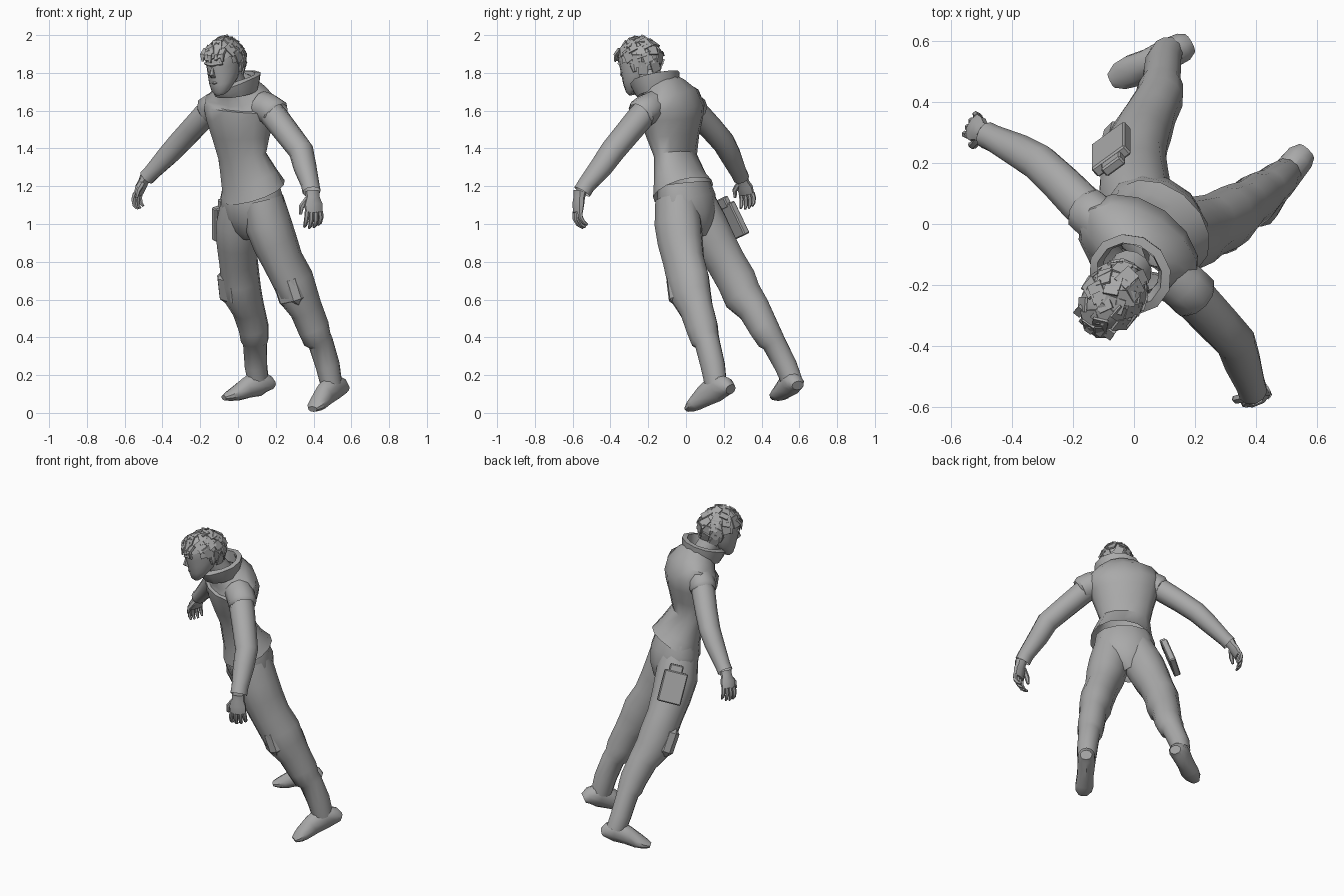
import bpy, bmesh, math, random
from mathutils import Vector as V, Matrix

random.seed(4)
grey = bpy.data.materials.new("plain grey")
grey.diffuse_color = (0.4, 0.4, 0.4, 1)

LEFT = V((0.81, -0.59, 0))      # toward the figure's left
FRONT = V((-0.59, -0.81, 0))    # facing direction


def finish(name, bm, angle=40):
    bmesh.ops.recalc_face_normals(bm, faces=bm.faces)
    me = bpy.data.meshes.new(name)
    bm.to_mesh(me)
    bm.free()
    ob = bpy.data.objects.new(name, me)
    bpy.context.collection.objects.link(ob)
    me.materials.append(grey)
    bpy.ops.object.select_all(action='DESELECT')
    ob.select_set(True)
    bpy.context.view_layer.objects.active = ob
    bpy.ops.object.shade_smooth_by_angle(angle=math.radians(angle))
    return ob


def add_loft(bm, rings, side, axis=None, n=12, closed=False, caps=True):
    """Skin oval rings (x, y, z, half width, half depth) along a path."""
    loops = []
    cs = [V(r[:3]) for r in rings]
    for i, r in enumerate(rings):
        t = V(axis) if axis else cs[min(i + 1, len(cs) - 1)] - cs[max(i - 1, 0)]
        t.normalize()
        u = V(side)
        u = (u - t * u.dot(t)).normalized()
        w = t.cross(u)
        loops.append([bm.verts.new(cs[i] + u * r[3] * math.cos(a) + w * r[4] * math.sin(a))
                      for a in (2 * math.pi * (k + 0.5) / n for k in range(n))])
    pairs = list(zip(loops, loops[1:]))
    if closed:
        pairs.append((loops[-1], loops[0]))
    for a, b in pairs:
        for k in range(n):
            bm.faces.new((a[k], a[(k + 1) % n], b[(k + 1) % n], b[k]))
    if caps and not closed:
        bm.faces.new(loops[0])
        bm.faces.new(loops[-1])


def loft(name, rings, side, **kw):
    bm = bmesh.new()
    add_loft(bm, rings, side, **kw)
    return finish(name, bm)


def box(name, centre, x, z, size, bevel=0.0):
    z = V(z).normalized()
    x = V(x)
    x = (x - z * x.dot(z)).normalized()
    y = z.cross(x)
    m = Matrix((x, y, z)).transposed().to_4x4()
    bm = bmesh.new()
    bmesh.ops.create_cube(bm, size=1, matrix=Matrix.Translation(centre) @ m @ Matrix.Diagonal((*size, 1)))
    if bevel:
        bmesh.ops.bevel(bm, geom=bm.edges[:], offset=bevel, segments=1, affect='EDGES')
    return finish(name, bm, 30)


# Shirt with a hem that rises at the back
bm = bmesh.new()
add_loft(bm, [(.08, -.015, 1.175, .188, .145), (.06, -.03, 1.25, .172, .118), (.022, -.055, 1.36, .148, .09),
              (.015, -.068, 1.46, .172, .118), (.012, -.075, 1.55, .2, .145), (.014, -.078, 1.61, .222, .15),
              (.016, -.088, 1.655, .218, .135), (.005, -.115, 1.695, .16, .118), (-.01, -.145, 1.735, .1, .098)],
         LEFT, caps=False, n=14)
for v in bm.verts:
    if v.co.z < 1.23:
        v.co.z -= .2 * (v.co - V((.08, -.015, 0))).dot(FRONT)
finish("shirt", bm)
loft("trouser_seat", [(.07, -.01, 1.21, .168, .122), (.075, .0, 1.13, .186, .142), (.075, .025, 1.04, .175, .132),
                      (.072, .045, .97, .11, .105), (.07, .055, .93, .05, .07)], LEFT, caps=False)

# Sleeve caps
loft("left_sleeve_cap", [(.12, -.17, 1.625, .083, .082), (.16, -.2, 1.61, .084, .083),
                         (.2, -.238, 1.585, .084, .08), (.208, -.246, 1.578, .07, .068)], FRONT, n=10, caps=False)
loft("right_sleeve_cap", [(-.09, -.01, 1.635, .08, .078), (-.125, .02, 1.62, .08, .08),
                          (-.16, .05, 1.6, .078, .076), (-.167, .056, 1.594, .065, .062)], FRONT, n=10, caps=False)

# Collar with an outward flare, dipping at the throat, and neck
bm = bmesh.new()
add_loft(bm, [(-.008, -.15, 1.695, .118, .112), (-.01, -.158, 1.74, .132, .125), (-.013, -.165, 1.778, .14, .132),
              (-.016, -.167, 1.783, .112, .105), (-.01, -.153, 1.715, .095, .09)],
         LEFT, axis=(-.16, -.21, .95), closed=True, n=12)
for v in bm.verts:
    f = (v.co - V((-.015, -.16, 0))).dot(FRONT)
    if f > .07 and v.co.z > 1.69:
        v.co.z -= (f - .07) * .5
finish("collar", bm)
loft("neck", [(-.01, -.15, 1.70, .072, .072), (-.045, -.205, 1.80, .062, .066)], LEFT, caps=False)

# Arms
loft("left_arm", [(.165, -.21, 1.6, .07, .07), (.2, -.245, 1.56, .074, .07), (.27, -.32, 1.47, .071, .067),
                  (.335, -.39, 1.385, .067, .066), (.355, -.45, 1.3, .063, .06), (.382, -.525, 1.21, .05, .048),
                  (.39, -.55, 1.17, .05, .047)], FRONT, n=10, caps=False)
loft("right_arm", [(-.13, .03, 1.615, .065, .065), (-.17, .063, 1.58, .07, .066), (-.24, .135, 1.505, .066, .063),
                   (-.31, .2, 1.43, .063, .061), (-.37, .235, 1.365, .058, .056), (-.46, .28, 1.27, .045, .043),
                   (-.485, .292, 1.245, .045, .043)], FRONT, n=10, caps=False)


def hand(name, wrist, d, thumb, palm, s):
    wrist, d = V(wrist), V(d).normalized()
    thumb = V(thumb)
    thumb = (thumb - d * thumb.dot(d)).normalized()
    palm = V(palm)
    palm = (palm - d * palm.dot(d) - thumb * palm.dot(thumb)).normalized()

    def at(a, t, p, rx, ry):
        return (*(wrist + (d * a + thumb * t + palm * p) * s), rx * s, ry * s)
    bm = bmesh.new()
    add_loft(bm, [at(-.02, 0, 0, .038, .035), at(.015, 0, 0, .038, .029), at(.05, 0, 0, .052, .028),
                  at(.095, -.003, .004, .048, .022)], thumb, n=8)
    for i in range(4):                       # curled fingers
        t = .036 - .025 * i
        k = (.92, 1, .95, .8)[i]
        add_loft(bm, [at(.09, t, 0, .014, .014), at(.085 + .045 * k, t * 1.1, .008, .013, .013),
                      at(.085 + .075 * k, t * 1.1, .03, .011, .011),
                      at(.085 + .085 * k, t * 1.05, .052, .007, .007)], thumb, n=6)
    add_loft(bm, [at(.02, .025, .008, .018, .017), at(.06, .06, .02, .015, .015),
                  at(.10, .064, .032, .009, .009)], palm, n=6)
    finish(name, bm)


hand("left_hand", (.395, -.563, 1.155), (.06, -.14, -.95), (-.9, -.35, 0), (-.35, .9, 0), 1)
hand("right_hand", (-.495, .298, 1.235), (-.4, .25, -.8), (-.4, -.85, 0), (.81, -.5, -.2), .9)

# Legs
RSIDE = V((.5, -.85, 0))
loft("left_leg", [(.13, -.05, 1.13, .105, .12), (.16, -.042, 1.0, .12, .13), (.197, -.03, .9, .115, .125),
                  (.24, -.012, .8, .1, .118), (.293, .012, .7, .1, .122), (.322, .028, .62, .096, .115),
                  (.36, .055, .55, .08, .097), (.40, .085, .45, .08, .09), (.42, .1, .39, .074, .08),
                  (.438, .113, .37, .065, .07), (.475, .142, .25, .062, .068), (.495, .158, .15, .055, .062)],
     LEFT, caps=False)
loft("right_leg", [(.02, .04, 1.13, .105, .115), (.002, .095, 1.0, .118, .128), (.0, .15, .9, .112, .12),
                   (.003, .21, .8, .1, .11), (.013, .268, .7, .1, .112), (.027, .3, .62, .097, .11),
                   (.055, .36, .55, .085, .09), (.083, .412, .45, .08, .082), (.088, .447, .39, .075, .075),
                   (.09, .465, .37, .064, .066), (.095, .528, .25, .06, .062), (.107, .56, .17, .053, .06)],
     LEFT, caps=False)

# Knee pads
box("left_knee_pad", (.272, -.03, .65), LEFT, (-.3, -.12, .95), (.15, .1, .17), .03)
box("right_knee_pad", (-.035, .25, .665), (.7, -.7, 0), (-.1, -.42, .9), (.15, .1, .18), .03)

# Shoes, heel to toe
loft("left_shoe", [(.565, .237, .125, .035, .028), (.545, .217, .137, .05, .05), (.502, .165, .14, .054, .08),
                   (.458, .103, .094, .05, .062), (.425, .055, .052, .055, .042), (.41, .03, .034, .05, .03),
                   (.395, .008, .02, .028, .016)], LEFT, n=10)
loft("right_shoe", [(.182, .592, .145, .035, .025), (.16, .58, .155, .05, .045), (.112, .557, .163, .054, .074),
                    (.045, .525, .132, .05, .056), (-.005, .502, .105, .055, .042), (-.045, .485, .09, .048, .028),
                    (-.075, .47, .08, .026, .015)], RSIDE, n=10)

# Thigh pouch with a raised tab
box("thigh_pouch", (-.075, .245, 1.015), (.74, .66, 0), (0, -.43, .9), (.14, .04, .19), .006)
box("pouch_tab", (-.068, .2, 1.11), (.74, .66, 0), (0, -.43, .9), (.08, .035, .06), .006)

# Head, modelled upright then turned into place
HEAD = (Matrix.Translation((-.07, -.245, 1.855)) @ Matrix.Rotation(math.radians(-37), 4, 'Z')
        @ Matrix.Rotation(math.radians(16), 4, 'X'))
bm = bmesh.new()
add_loft(bm, [(0, -.085, -.15, .028, .024), (0, -.072, -.132, .05, .048), (0, -.04, -.09, .072, .082),
              (0, -.018, -.045, .08, .103), (0, -.005, .0, .084, .115), (0, .0, .05, .085, .117),
              (0, .005, .09, .072, .1), (0, .01, .115, .04, .055)], (1, 0, 0), axis=(0, 0, 1), n=14)
add_loft(bm, [(0, -.108, .012, .01, .008), (0, -.128, -.03, .014, .016), (0, -.114, -.05, .016, .012)],
         (1, 0, 0), axis=(0, 0, 1), n=6)                                   # nose
add_loft(bm, [(-.055, -.09, .022, .01, .012), (0, -.114, .018, .01, .012), (.055, -.09, .022, .01, .012)],
         (0, 0, 1), n=6)                                                   # brow
add_loft(bm, [(-.028, -.103, -.08, .006, .008), (0, -.118, -.079, .008, .01), (.028, -.103, -.08, .006, .008)],
         (0, 0, 1), n=6)                                                   # lips
for s in (-1, 1):                                                          # ears
    add_loft(bm, [(s * .082, .015, -.055, .008, .012), (s * .09, .02, -.02, .011, .022),
                  (s * .086, .024, .01, .008, .014)], (1, 0, 0), axis=(0, 0, 1), n=6)
bm.transform(HEAD)
finish("head", bm)

# Hair: a trimmed cap covered in broad overlapping locks
RAD = V((.097, .13, .122))
MID = V((0, .002, .008))


def hairy(p):
    return p.z > .06 - max(0, min(1, (p.y + .08) / .13)) * .13


bm = bmesh.new()
bmesh.ops.create_uvsphere(bm, u_segments=16, v_segments=10, radius=1)
for v in bm.verts:
    v.co = V(a * b for a, b in zip(v.co, RAD)) + MID
bmesh.ops.delete(bm, geom=[f for f in bm.faces if not hairy(f.calc_center_median())], context='FACES')
for row in range(6):
    lat = math.radians(-28 + row * 21)
    count = max(3, int(11 * math.cos(lat)))
    for k in range(count):
        lon = 2 * math.pi * (k + .5 * (row % 2) + random.uniform(-.2, .2)) / count
        n = V((math.cos(lat) * math.cos(lon), math.cos(lat) * math.sin(lon), math.sin(lat)))
        p = V(a * b for a, b in zip(n, RAD)) + MID
        if not hairy(p):
            continue
        q = V(a / b for a, b in zip(n, RAD)).to_track_quat('Z', 'Y').to_matrix().to_4x4()
        tilt = Matrix.Rotation(random.uniform(-.2, .2), 4, 'X') @ Matrix.Rotation(random.uniform(-.4, .4), 4, 'Z')
        bmesh.ops.create_cube(bm, size=1, matrix=Matrix.Translation(p) @ q @ tilt
                              @ Matrix.Diagonal((.05, .068, .008, 1)))
for k in range(5):                                                         # fringe
    x = (k - 2) * .03
    y = .012 * abs(k - 2)
    add_loft(bm, [(x, -.085 + y, .092, .02, .01), (x * 1.05, -.118 + y, .07, .019, .009),
                  (x * 1.1 + .004, -.13 + y, .035 + .008 * (k % 2), .008, .004)], (1, 0, 0), n=4)
bm.transform(HEAD)
finish("hair", bm, 25)
